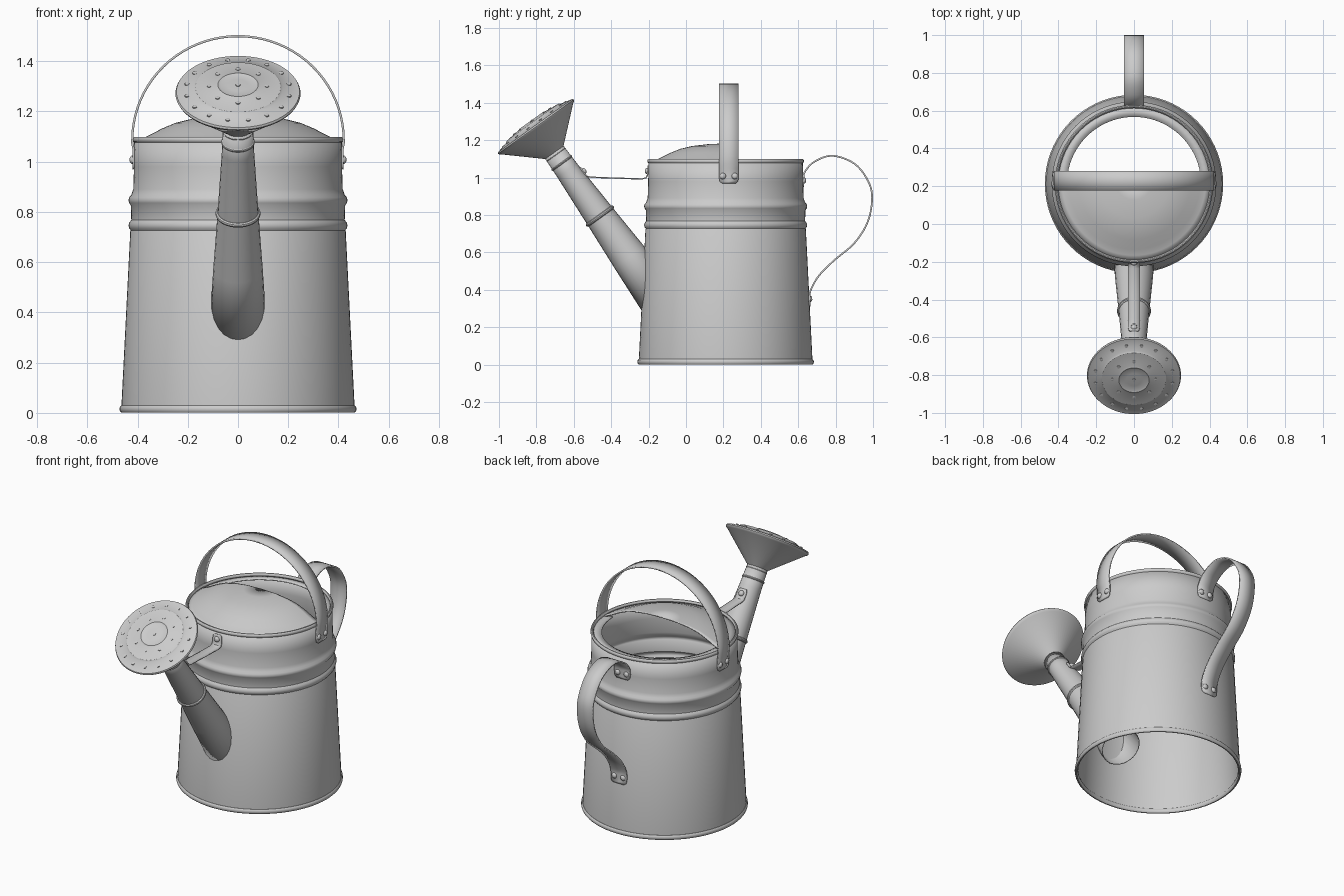
import bpy, bmesh
from math import pi, sin, cos
from mathutils import Vector, Matrix

if "Cube" in bpy.data.objects:
    bpy.data.objects.remove(bpy.data.objects["Cube"])

CY = 0.212                                   # body axis
BODY = Matrix.Translation((0, CY, 0))
D = Vector((0, -0.582, 0.813)).normalized()  # spout direction
ROT = Vector((0, 0, 1)).rotation_difference(D).to_matrix().to_4x4()
SPOUT = Matrix.Translation((0, -0.46, 0.794)) @ ROT


def finish(name, bm, mat=None, thick=0.0, offset=0.0, angle=35):
    bmesh.ops.recalc_face_normals(bm, faces=bm.faces)
    if mat:
        bm.transform(mat)
    me = bpy.data.meshes.new(name)
    bm.to_mesh(me)
    bm.free()
    ob = bpy.data.objects.new(name, me)
    bpy.context.collection.objects.link(ob)
    if thick:
        m = ob.modifiers.new("thickness", 'SOLIDIFY')
        m.thickness, m.offset = thick, offset
    bpy.ops.object.select_all(action='DESELECT')
    bpy.context.view_layer.objects.active = ob
    ob.select_set(True)
    bpy.ops.object.shade_smooth_by_angle(angle=angle * pi / 180)
    return ob


def lathe(name, profile, mat, seg=64, start=0.0, sweep=2 * pi, thick=0.0, offset=0.0):
    bm = bmesh.new()
    full = sweep > 6.28
    n = seg if full else seg + 1
    rings = []
    for i in range(n):
        a = start + sweep * i / seg
        rings.append([bm.verts.new((r * cos(a), r * sin(a), z)) for r, z in profile])
    for i in range(seg):
        p, q = rings[i], rings[(i + 1) % n]
        for j in range(len(profile) - 1):
            bm.faces.new((p[j], q[j], q[j + 1], p[j + 1]))
    bmesh.ops.remove_doubles(bm, verts=bm.verts, dist=1e-5)
    return finish(name, bm, mat, thick, offset)


def bead(name, r, z, s, mat, seg=64, tall=1.0):
    prof = [(r + s * cos(k * pi / 5), z + s * tall * sin(k * pi / 5)) for k in range(11)]
    return lathe(name, prof, mat, seg)


def smooth(pts, steps=5):
    p = [Vector(v) for v in pts]
    p = [2 * p[0] - p[1]] + p + [2 * p[-1] - p[-2]]
    out = []
    for i in range(1, len(p) - 2):
        a, b, c, d = p[i - 1:i + 3]
        for k in range(steps):
            t = k / steps
            out.append(0.5 * (2 * b + (c - a) * t + (2 * a - 5 * b + 4 * c - d) * t * t
                              + (3 * b - a - 3 * c + d) * t ** 3))
    return out + [p[-2]]


def strip(name, pts, side, width, thick=0.009):
    # flat metal band with rounded ends
    side = Vector(side)
    bm = bmesh.new()
    prev = None
    for i, p in enumerate(pts):
        e = min(i, len(pts) - 1 - i)
        w = side * width / 2 * (0.7 if e == 0 else 0.93 if e == 1 else 1)
        row = [bm.verts.new(p + w * k) for k in (-1, 0, 1)]
        if prev:
            for k in (0, 1):
                bm.faces.new((prev[k], prev[k + 1], row[k + 1], row[k]))
        prev = row
    return finish(name, bm, None, thick)


def rivet(name, pos, normal, r=0.017, h=0.012):
    q = Vector((0, 0, 1)).rotation_difference(Vector(normal)).to_matrix().to_4x4()
    lathe(name, [(r, -0.004), (r, 0.003), (r * 0.75, h * 0.75), (r * 0.4, h), (0, h)],
          Matrix.Translation(pos) @ q, 12)


# Tapered body, open at the bottom, with two raised bands
wall = [(0.461, 0.01), (0.461, 0.03), (0.426, 0.722)]
for z in (0.747, 0.847):
    wall += [(0.424, z - 0.02), (0.431, z - 0.01), (0.433, z), (0.43, z + 0.01), (0.422, z + 0.02)]
wall += [(0.414, 0.89), (0.411, 0.98), (0.41, 1.09)]
lathe("body", wall, BODY, 72, thick=0.006)
bead("base_rim", 0.462, 0.015, 0.01, BODY, 72, 1.5)
bead("top_rim", 0.41, 1.088, 0.009, BODY, 72, 1.3)

# Half dome over the front and flat ledge round the rear opening
dome = [(0.408, 1.082), (0.38, 1.09), (0.35, 1.104), (0.3, 1.13), (0.25, 1.151),
        (0.19, 1.166), (0.1, 1.177), (0, 1.18)]
lathe("front_cover", dome, Matrix.Translation((0, CY + 0.02, 0)) @ Matrix.Diagonal((1, 1.045, 1, 1)),
      40, pi, pi, 0.006)
lathe("opening_ledge", [(0.408, 1.08), (0.355, 1.082)], BODY, 40, 0, pi, 0.006)

# Spout with collars
lathe("spout", [(0.113, -0.59), (0.096, -0.27), (0.079, 0), (0.062, 0.3), (0.058, 0.42)],
      SPOUT, 24, thick=0.005, offset=0)
bead("lower_collar", 0.079, 0, 0.011, SPOUT, 32)
bead("upper_collar", 0.059, 0.35, 0.008, SPOUT, 32)
bead("neck_collar", 0.056, 0.405, 0.006, SPOUT, 32)

# Sprinkler rose: cone and stepped convex face
lathe("rose", [(0.054, 0.39), (0.056, 0.415), (0.236, 0.575), (0.245, 0.58), (0.249, 0.588),
               (0.245, 0.596), (0.235, 0.597), (0.178, 0.611), (0.17, 0.618), (0.16, 0.619),
               (0.09, 0.626), (0.08, 0.63), (0.07, 0.626), (0.04, 0.627), (0, 0.628)], SPOUT, 64)
for count, r, h in ((1, 0, 0.628), (8, 0.115, 0.623), (16, 0.207, 0.604)):
    for i in range(count):
        a = pi / 2 + 2 * pi * (i + (0.5 if count == 16 else 0)) / count
        rivet("rose_nozzle", SPOUT @ Vector((r * cos(a), r * sin(a), h)), D, 0.009, 0.004)

# Brace between spout and body
brace = [(-0.566, 1.056), (-0.559, 1.046), (-0.549, 1.032), (-0.528, 1.006), (-0.505, 1.002),
         (-0.37, 0.997), (-0.235, 0.993), (-0.212, 1.0), (-0.204, 1.02), (-0.203, 1.055), (-0.203, 1.065)]
strip("spout_brace", [Vector((0, y, z)) for y, z in brace], (1, 0, 0), 0.062, 0.007)
rivet("brace_rivet", (0, -0.207, 1.035), (0, -1, 0))
rivet("brace_rivet", (0, -0.546, 1.035), (0, 0.813, 0.582))

# Carrying handle arching over the top
HY = 0.229
half = [(0.415, 0.97), (0.416, 0.98), (0.416, 1.0), (0.416, 1.05), (0.421, 1.075)]
arch = [(0.421 * cos(pi * i / 40), 1.085 + 0.415 * sin(pi * i / 40)) for i in range(1, 40)]
path = half + arch + [(-x, z) for x, z in reversed(half)]
strip("top_handle", [Vector((x, HY, z)) for x, z in path], (0, 1, 0), 0.105)
for s in (-1, 1):
    for dy in (-0.032, 0.032):
        rivet("top_handle_rivet", (s * 0.419, HY + dy, 1.008), (s, 0, 0))

# Rear grip handle
ends = [(0.626, 0.95), (0.626, 0.96)]
curve = [(0.626, 0.985), (0.635, 1.03), (0.686, 1.085), (0.783, 1.117), (0.9, 1.075), (0.972, 0.985),
         (0.995, 0.893), (0.972, 0.765), (0.9, 0.65), (0.79, 0.556), (0.71, 0.475), (0.666, 0.396),
         (0.66, 0.345)]
tail = [(0.661, 0.32), (0.662, 0.31)]
v = lambda ps: [Vector((0, y, z)) for y, z in ps]
strip("rear_handle", v(ends) + smooth(v(curve)) + v(tail), (1, 0, 0), 0.108)
for x in (-0.03, 0.03):
    rivet("rear_handle_rivet", (x, 0.63, 0.985), (0, 1, 0))
    rivet("rear_handle_rivet", (x, 0.663, 0.352), (0, 1, 0.05))
